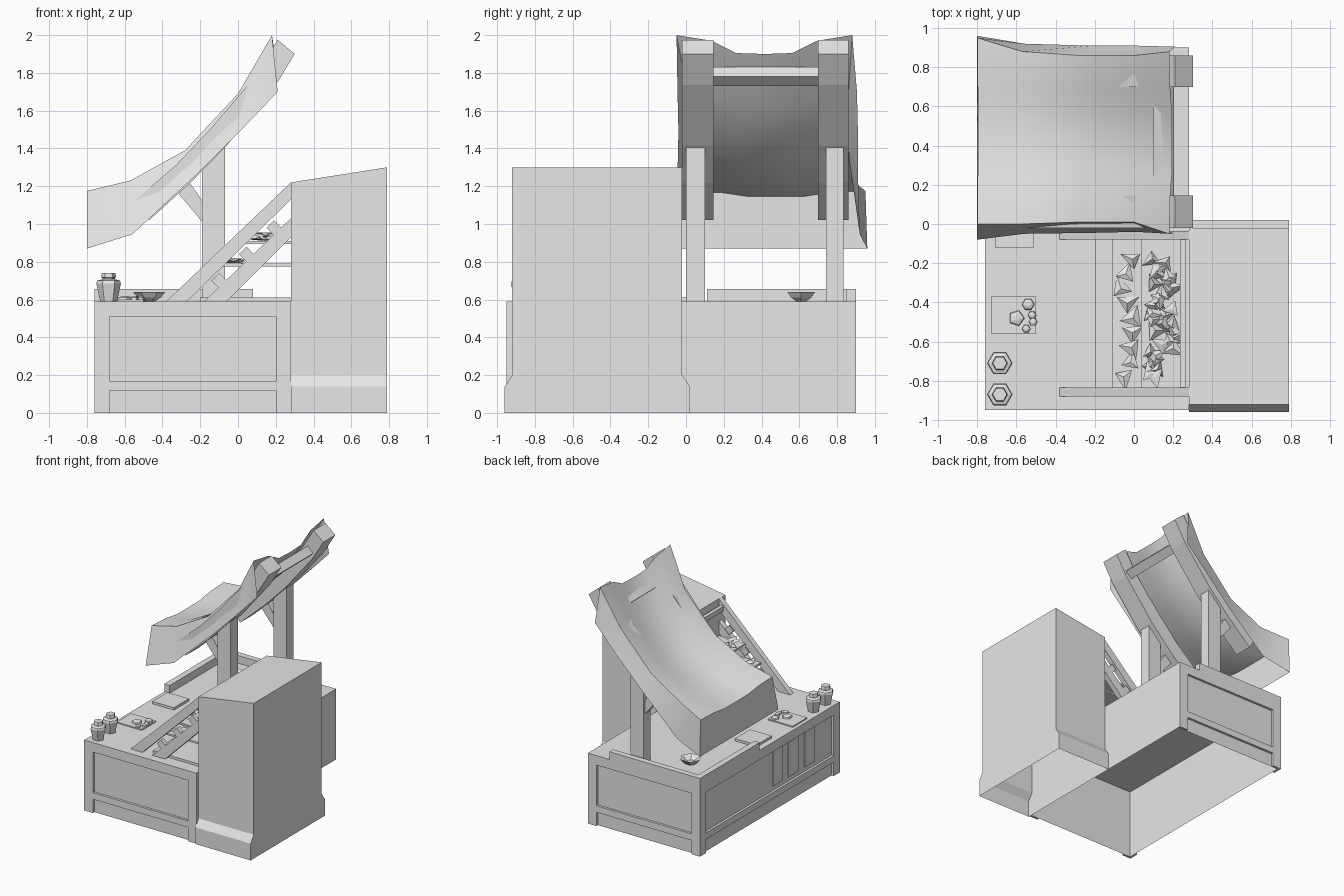
import bpy, bmesh, math, random
from mathutils import Vector

random.seed(4)
cube = bpy.data.objects.get("Cube")
if cube:
    bpy.data.objects.remove(cube, do_unlink=True)

GREY = (0.8, 0.8, 0.8, 1)
mat = bpy.data.materials.new("plain grey")
mat.use_nodes = True
mat.diffuse_color = GREY
mat.node_tree.nodes["Principled BSDF"].inputs["Base Color"].default_value = GREY


def build(name, verts, faces):
    me = bpy.data.meshes.new(name)
    me.from_pydata([tuple(v) for v in verts], [], faces)
    bm = bmesh.new()
    bm.from_mesh(me)
    bmesh.ops.recalc_face_normals(bm, faces=bm.faces)
    bm.to_mesh(me)
    bm.free()
    me.materials.append(mat)
    ob = bpy.data.objects.new(name, me)
    bpy.context.scene.collection.objects.link(ob)
    return ob


def loft(name, rings, bottom=True, top=True):
    """Skin a stack of closed rings that share a vertex count."""
    n = len(rings[0])
    verts = [v for r in rings for v in r]
    faces = [(k * n + i, k * n + (i + 1) % n, (k + 1) * n + (i + 1) % n, (k + 1) * n + i)
             for k in range(len(rings) - 1) for i in range(n)]
    if bottom:
        faces.append(tuple(range(n)))
    if top:
        faces.append(tuple(range(len(verts) - n, len(verts))))
    return build(name, verts, faces)


def prism(name, outline, y0, y1):
    """Extrude an x-z outline along y."""
    return loft(name, [[(x, y, z) for x, z in outline] for y in (y0, y1)])


def box(name, x0, x1, y0, y1, z0, z1, bottom=True):
    return loft(name, [[(x0, y0, z), (x1, y0, z), (x1, y1, z), (x0, y1, z)]
                       for z in (z0, z1)], bottom)


def lathe(name, x, y, z, profile, sides=6):
    rings = [[(x + r * math.cos(math.tau * i / sides), y + r * math.sin(math.tau * i / sides), z + h)
              for i in range(sides)] for r, h in profile]
    return loft(name, rings)


# Counter: hollow body with framed recessed panels on three sides
X0, X1, Y0, Y1, TOP = -0.76, 0.28, -0.95, 0.90, 0.59
D, LEG = 0.02, 0.08
box("counter_body", X0 + D, X1, Y0 + D, Y1 - D, 0, TOP, bottom=False)
for side, ya, yb in (("front", Y0, Y0 + D), ("back", Y1 - D, Y1)):
    box(side + "_right_leg", X0, X0 + LEG, ya, yb, 0, TOP)
    box(side + "_left_leg", X1 - LEG, X1, ya, yb, 0, TOP)
    for part, za, zb in (("top_rail", 0.51, TOP), ("low_rail", 0.115, 0.17)):
        box(side + "_" + part, X0 + LEG, X1 - LEG, ya, yb, za, zb)
for part, ya, yb in (("front", Y0 + D, Y0 + LEG), ("back", Y1 - LEG, Y1 - D)):
    box("side_leg_" + part, X0, X0 + D, ya, yb, 0, TOP)
for part, za, zb in (("top", 0.51, TOP), ("low", 0.115, 0.17)):
    box("side_rail_" + part, X0, X0 + D, Y0 + LEG, Y1 - LEG, za, zb)
for y in (-0.15, -0.355, -0.57):
    box("side_slat", X0 + 0.012, X0 + D, y - 0.065, y + 0.065, 0.21, 0.5)

# Raised curb round the back corner
box("curb_side", X0, X0 + 0.05, 0.11, Y1, TOP, 0.655)
box("curb_back", X0 + 0.05, 0.08, Y1 - 0.05, Y1, TOP, 0.655)

# Tall cabinet with flared foot and sloping top
rings = []
for ya, yb, za, zb in ((-0.96, 0.02, 0, 0), (-0.96, 0.02, 0.14, 0.14),
                       (-0.92, -0.02, 0.2, 0.2), (-0.92, -0.02, 1.22, 1.3)):
    rings.append([(0.28, ya, za), (0.79, ya, zb), (0.79, yb, zb), (0.28, yb, za)])
loft("cabinet", rings, bottom=False)

# Sloping trusses that carry the display shelves
for side, ya in (("front", -0.88), ("back", -0.08)):
    yb = ya + 0.045
    prism(side + "_upper_rail", [(-0.38, TOP), (-0.27, TOP), (0.28, 1.13), (0.28, 1.22)], ya, yb)
    prism(side + "_lower_rail", [(-0.18, TOP), (-0.06, TOP), (0.28, 0.93), (0.28, 1.03)], ya, yb)
    for k in range(3):
        x, z = -0.14 + 0.145 * k, 0.70 + 0.14 * k
        prism(side + "_lattice_bar", [(x, z), (x + 0.04, z + 0.04), (x + 0.13, z - 0.05),
                                      (x + 0.09, z - 0.09)], ya + 0.005, yb - 0.005)
for name, x, za, zb in (("low_shelf", -0.2, TOP, 0.61), ("middle_shelf", -0.11, 0.775, 0.79),
                        ("high_shelf", 0.035, 0.895, 0.91)):
    box(name, x, X1, -0.84, -0.08, za, zb)
box("top_bar", 0.235, 0.265, -0.84, -0.08, 1.13, 1.17)


# Loose angular goods lying on the shelves
def heap(name, count, xr, z, length, height):
    verts, faces = [], []
    for k in range(count):
        y = -0.78 + 0.6 * k / (count - 1)
        c = Vector((random.uniform(*xr), y, z))
        a = random.uniform(0, math.tau)
        base = len(verts)
        for j in range(3):
            s = length * random.uniform(0.6, 1)
            verts.append(c + Vector((s * math.cos(a + 2.1 * j), s * math.sin(a + 2.1 * j),
                                     random.uniform(0, height))))
        verts.append(c + Vector((0, 0, height)))
        faces += [tuple(base + i for i in t) for t in ((0, 1, 2), (0, 1, 3), (1, 2, 3), (2, 0, 3))]
    build(name, verts, faces)


heap("pointed_goods", 9, (-0.07, 0.0), 0.79, 0.075, 0.03)
heap("chunky_goods", 34, (0.08, 0.21), 0.91, 0.065, 0.045)

# Vases
for y in (-0.71, -0.87):
    lathe("vase", -0.685, y, TOP, [(0.045, 0), (0.065, 0.095), (0.06, 0.11), (0.033, 0.118),
                                   (0.033, 0.125), (0.04, 0.128), (0.036, 0.15)])

# Boards, small food pieces and bowl
box("food_board", -0.73, -0.5, -0.56, -0.37, TOP, 0.6)
for x, y, r, n in ((-0.6, -0.48, 0.042, 5), (-0.54, -0.41, 0.032, 6), (-0.52, -0.465, 0.022, 6),
                   (-0.515, -0.5, 0.022, 6), (-0.55, -0.535, 0.022, 6)):
    lathe("food_piece", x, y, 0.6, [(r, 0), (r * 0.9, 0.012), (r * 0.4, 0.018)], n)
box("spare_board", -0.71, -0.51, -0.12, 0.08, TOP, 0.61)
lathe("bowl", -0.47, 0.61, TOP, [(0.03, 0), (0.06, 0.02), (0.085, 0.05), (0.07, 0.046), (0.03, 0.02)])

# Posts, braces and bent rafters
for side, ya, yb in (("front", 0.0, 0.10), ("back", 0.74, 0.835)):
    box(side + "_post", -0.19, -0.07, ya, yb, TOP, 1.42)
    prism(side + "_brace", [(-0.18, 1.0), (-0.18, 1.11), (-0.27, 1.24), (-0.33, 1.18)],
          ya + 0.02, yb - 0.02)
low = [(0.30, 1.90), (0.20, 1.735), (-0.06, 1.415), (-0.25, 1.22), (-0.47, 1.02)]
high = [(0.21, 1.975), (0.09, 1.78), (-0.14, 1.51), (-0.33, 1.31), (-0.54, 1.13)]
for side, ya, yb in (("front", -0.02, 0.145), ("back", 0.70, 0.86)):
    loft(side + "_rafter", [[(l[0], ya, l[1]), (l[0], yb, l[1]), (h[0], yb, h[1]), (h[0], ya, h[1])]
                            for l, h in zip(low, high)])
prism("cross_bar", [(0.15, 1.73), (0.205, 1.78), (0.155, 1.83), (0.10, 1.78)], 0.14, 0.71)

# Sagging cloth canopy: edge x, z, y, y / hem x, z, y, y / sag
rows = [((-0.80, 1.175, 0.0, 0.95), (-0.80, 0.87, -0.08, 0.96), 0.03),
        ((-0.57, 1.23, 0.0, 0.88), (-0.56, 0.945, -0.05, 0.92), 0.04),
        ((-0.28, 1.39, 0.01, 0.86), (-0.21, 1.27, -0.045, 0.91), 0.06),
        ((0.0, 1.69, 0.01, 0.86), (0.01, 1.49, -0.04, 0.91), 0.08),
        ((0.18, 2.0, -0.05, 0.88), (0.21, 1.70, -0.045, 0.905), 0.10)]
dips = [(0, 0), (0.2, 0.3), (0.34, 0.95), (0.5, 1), (0.66, 0.95), (0.8, 0.3), (1, 0)]
verts, faces = [], []
for (x, z, ya, yb), (hx, hz, ha, hb), sag in rows:
    verts.append((hx, ha, hz))
    for f, d in dips:
        verts.append((x + 0.15 * sag * d, ya + (yb - ya) * f, z - sag * d))
    verts.append((hx, hb, hz))
W = len(dips) + 2
for r in range(len(rows) - 1):
    for c in range(W - 1):
        a = r * W + c
        faces.append((a, a + 1, a + W + 1, a + W))
# Hanging flap across the low end
hem = [0]
for f, d in dips[1:-1]:
    hem.append(len(verts))
    verts.append((-0.80, -0.08 + 1.04 * f, 0.87))
hem.append(W - 1)
for i in range(len(dips) - 1):
    faces.append((hem[i], hem[i + 1], i + 2, i + 1))
canopy = build("canopy", verts, faces)
bpy.ops.object.select_all(action='DESELECT')
canopy.select_set(True)
bpy.context.view_layer.objects.active = canopy
bpy.ops.object.shade_smooth_by_angle(angle=math.radians(40))
